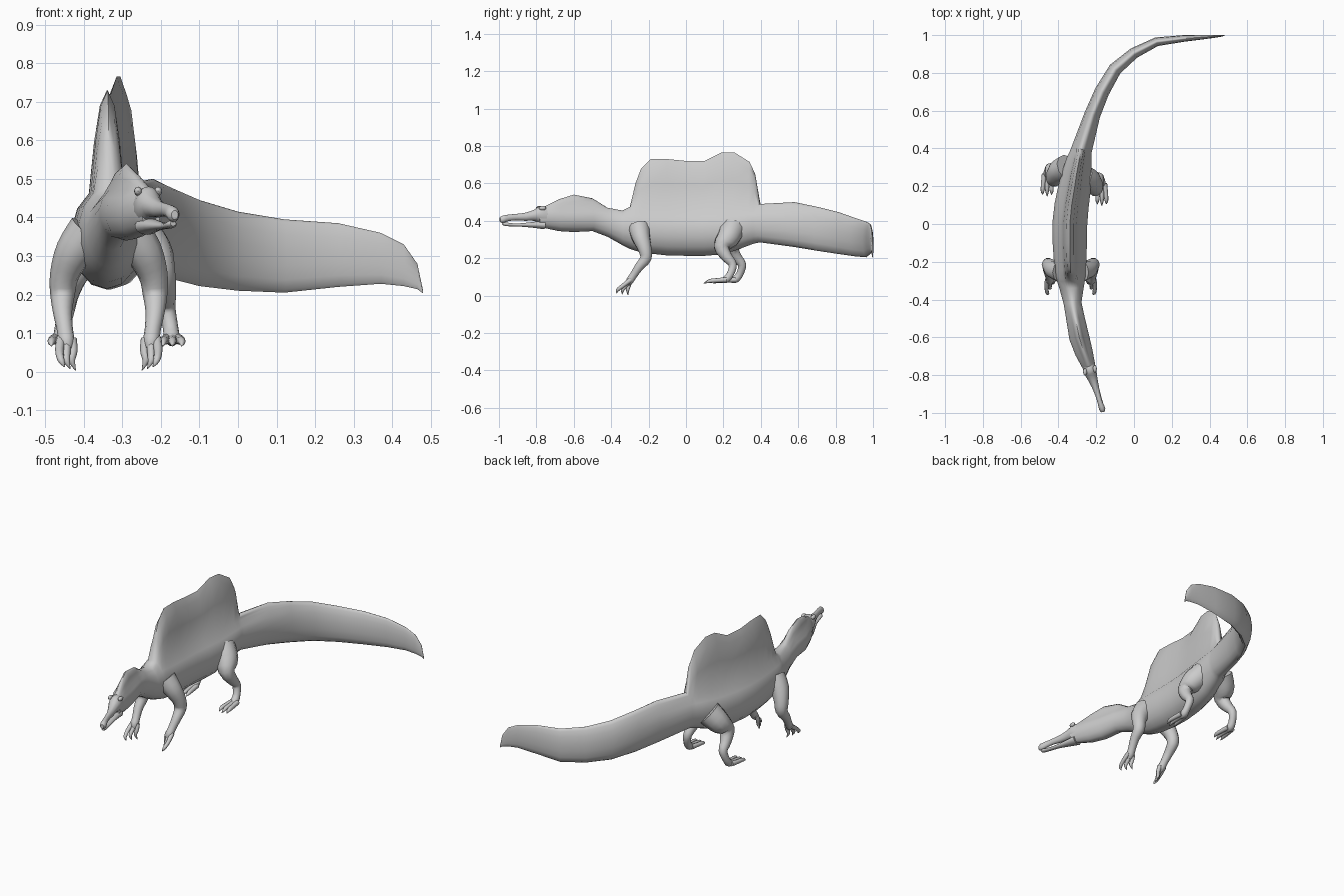
import bpy, bmesh, math
from mathutils import Vector

if "Cube" in bpy.data.objects:
    bpy.data.objects.remove(bpy.data.objects["Cube"], do_unlink=True)

skin = bpy.data.materials.new("light grey skin")
skin.use_nodes = True
grey = (0.6, 0.6, 0.6, 1)
skin.diffuse_color = grey
skin.node_tree.nodes["Principled BSDF"].inputs["Base Color"].default_value = grey


def finish(name, bm, angle=50):
    bmesh.ops.recalc_face_normals(bm, faces=bm.faces)
    mesh = bpy.data.meshes.new(name)
    bm.to_mesh(mesh)
    bm.free()
    mesh.materials.append(skin)
    obj = bpy.data.objects.new(name, mesh)
    bpy.context.collection.objects.link(obj)
    bpy.ops.object.select_all(action="DESELECT")
    obj.select_set(True)
    bpy.context.view_layer.objects.active = obj
    bpy.ops.object.shade_smooth_by_angle(angle=math.radians(angle))
    return obj


def bridge(name, rings):
    """Join equal rings of points into one closed skin."""
    bm = bmesh.new()
    loops = [[bm.verts.new(p) for p in ring] for ring in rings]
    n = len(loops[0])
    for a, b in zip(loops, loops[1:]):
        for i in range(n):
            j = (i + 1) % n
            bm.faces.new((a[i], a[j], b[j], b[i]))
    bm.faces.new(loops[0])
    bm.faces.new(loops[-1])
    return finish(name, bm)


def smooth_path(rows, steps):
    """Catmull-Rom resampling of rows of any width."""
    pts = [Vector(r) for r in rows]
    out = []
    for i in range(len(pts) - 1):
        a, b = pts[max(i - 1, 0)], pts[i]
        c, d = pts[i + 1], pts[min(i + 2, len(pts) - 1)]
        for s in range(steps):
            t = s / steps
            out.append(0.5 * (2 * b + (c - a) * t + (2 * a - 5 * b + 4 * c - d) * t * t
                              + (3 * b - 3 * c + d - a) * t ** 3))
    return out + [pts[-1]]


def spine_loft(name, rows, body_top=0.48):
    """Upright sections along a curved spine; height above body_top thins into a crest."""
    rings = []
    for i, (x, y, low, high, half) in enumerate(rows):
        before, after = rows[max(i - 1, 0)], rows[min(i + 1, len(rows) - 1)]
        side = Vector((after[1] - y + y - before[1], before[0] - after[0], 0)).normalized()
        top = min(high, body_top)
        mid, tall = (low + top) / 2, (top - low) / 2
        outline = []
        for deg in range(-90, 61, 25):
            a = math.radians(deg)
            outline.append((half * math.cos(a), mid + tall * math.sin(a)))
        edge = outline[-1][1]
        for width, rise in ((0.36, 0.5), (0.2, 0.85), (0, 1)):
            outline.append((half * width, edge + (high - edge) * rise))
        outline[0] = (0, low)
        both = outline + [(-w, z) for w, z in outline[-2:0:-1]]
        rings.append([Vector((x, y, z)) + side * w for w, z in both])
    return bridge(name, rings)


def limb(name, rows, sides=10, steps=3):
    """Round tapering tube through rows of x, y, z, radius."""
    path = smooth_path(rows, steps)
    rings = []
    for i, p in enumerate(path):
        run = (path[min(i + 1, len(path) - 1)] - path[max(i - 1, 0)]).to_3d().normalized()
        u = (Vector((1, 0, 0)) - run * run.x).normalized()
        v = run.cross(u)
        rings.append([p.to_3d() + max(p[3], 0.001) * (u * math.cos(a) + v * math.sin(a))
                      for a in (k * math.tau / sides for k in range(sides))])
    return bridge(name, rings)


# Neck, trunk with sail, and tail: x, y, underside, ridge, half width
spine_loft("body_sail_and_tail", [
    (-.225, -.79, .37, .455, .026), (-.24, -.75, .36, .48, .036),
    (-.265, -.68, .345, .515, .048), (-.29, -.6, .34, .54, .054),
    (-.31, -.5, .345, .52, .05), (-.325, -.42, .315, .47, .048),
    (-.33, -.34, .27, .455, .065), (-.333, -.3, .25, .475, .075),
    (-.335, -.27, .24, .6, .08), (-.336, -.24, .232, .68, .083),
    (-.338, -.19, .225, .73, .088), (-.34, -.1, .215, .73, .092),
    (-.34, 0, .213, .72, .094), (-.33, .1, .213, .72, .092),
    (-.315, .19, .22, .765, .088), (-.305, .26, .24, .765, .08),
    (-.29, .34, .27, .715, .068), (-.283, .37, .28, .65, .06),
    (-.277, .395, .285, .49, .056), (-.22, .58, .26, .5, .043),
    (-.17, .7, .24, .475, .04), (-.1, .82, .222, .445, .036),
    (0, .905, .21, .415, .03), (.12, .965, .205, .395, .024),
    (.26, .982, .22, .385, .018), (.37, .99, .228, .36, .012),
    (.43, .994, .222, .33, .008), (.465, .997, .214, .28, .005),
    (.48, .998, .203, .21, .002)])

# Long narrow jaws, slightly parted
spine_loft("upper_jaw", smooth_path([
    (-.24, -.745, .375, .475, .034), (-.232, -.78, .385, .48, .035),
    (-.222, -.81, .4, .46, .028), (-.205, -.86, .4, .443, .019),
    (-.19, -.91, .403, .437, .014), (-.178, -.95, .398, .433, .014),
    (-.168, -.98, .388, .428, .017), (-.164, -.995, .395, .418, .009)], 2))
spine_loft("lower_jaw", smooth_path([
    (-.235, -.76, .355, .4, .034), (-.22, -.81, .362, .395, .026),
    (-.2, -.87, .368, .388, .016), (-.185, -.92, .37, .386, .013),
    (-.173, -.965, .372, .392, .014), (-.168, -.98, .378, .39, .008)], 2))

# Limbs: sideways distance, y, z, radius from the body's own axis
FORE = [(.05, -.25, .36, .06), (.09, -.24, .31, .05), (.115, -.22, .25, .038),
        (.12, -.215, .2, .032), (.12, -.25, .155, .025), (.114, -.28, .11, .021),
        (.11, -.3, .08, .021), (.108, -.31, .06, .012)]
HIND = [(.04, .25, .36, .07), (.085, .225, .31, .062), (.11, .19, .26, .043),
        (.125, .22, .205, .03), (.13, .25, .165, .023), (.14, .237, .115, .02),
        (.143, .215, .088, .021), (.145, .19, .08, .012)]

for side, sign in (("left", 1), ("right", -1)):

    def placed(rows, centre, shift=0):
        return [(centre + sign * w, y + shift, z, r) for w, y, z, r in rows]

    limb(side + "_front_leg", placed(FORE, -.335))
    back = 0 if sign > 0 else .05
    limb(side + "_hind_leg", placed(HIND, -.315, back))

    # Fingers and toes, each ending in a claw
    for k in range(3):
        spread = k - 1
        w = .11 + .014 * spread
        reach = .03 * k
        limb(f"{side}_finger_{k + 1}", placed([
            (w, -.295, .085, .013), (w + .004 * spread, -.305 - reach * .5, .055, .011),
            (w, -.312 - reach * .9, .03, .009),
            (w - .01, -.31 - reach, .003 + reach * .15, .001)], -.335), 8)
        w = .145 + .014 * spread
        limb(f"{side}_toe_{k + 1}", placed([
            (w, .215, .085, .014), (w + .006 * spread, .17, .082, .012),
            (w + .01 * spread, .125, .078, .01),
            (w + .01 * spread, .095 + .01 * abs(spread), .066, .001)], -.315, back), 8)

    # Brow ridge with eye
    bm = bmesh.new()
    bmesh.ops.create_uvsphere(bm, u_segments=12, v_segments=8, radius=.013)
    bmesh.ops.scale(bm, vec=(.8, 1.5, .9), verts=bm.verts)
    bmesh.ops.translate(bm, vec=(-.233 + sign * .026, -.775 + sign * .008, .468), verts=bm.verts)
    finish(side + "_eye_ridge", bm)
